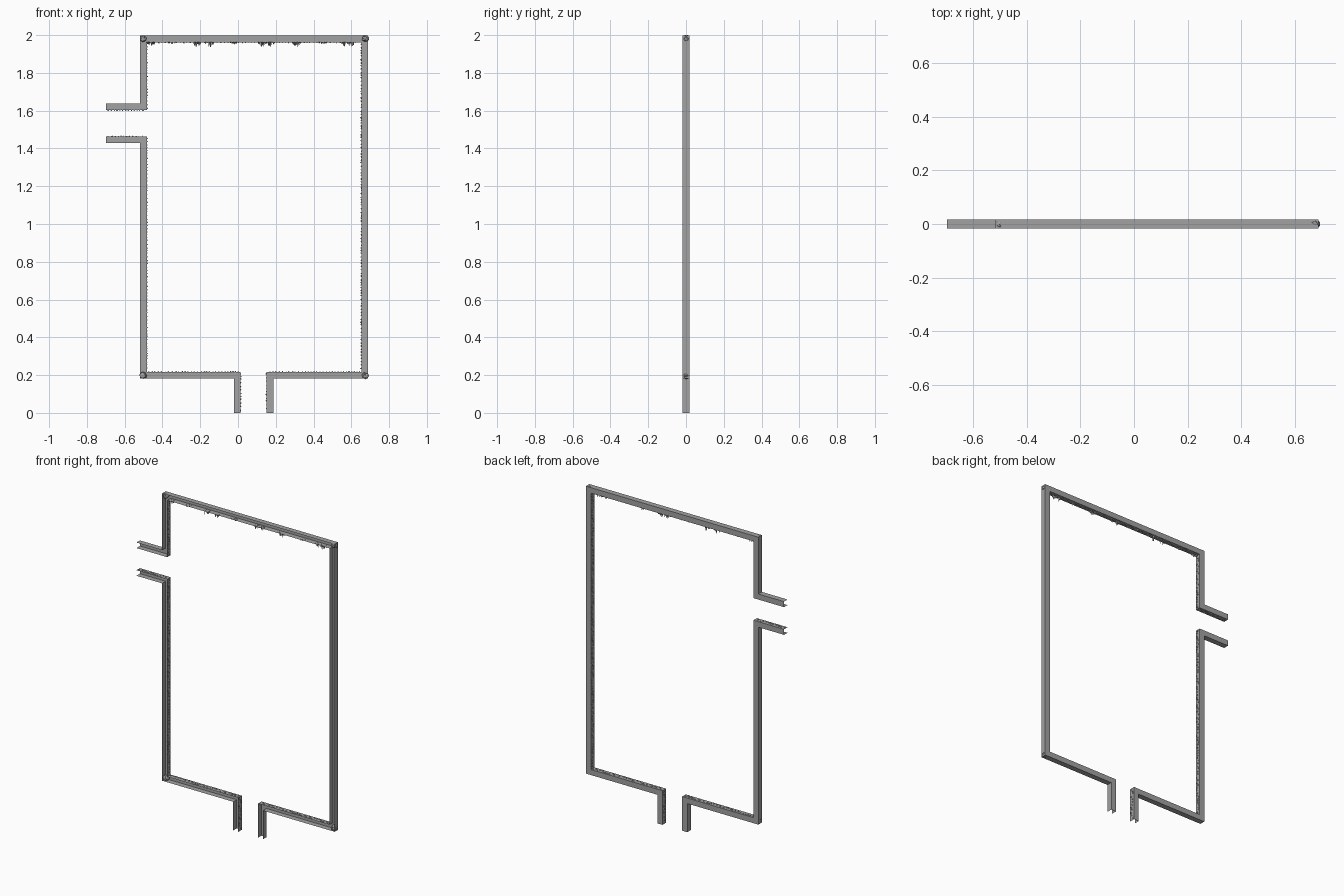
import bpy, bmesh, math, random
from mathutils import Vector, Matrix

random.seed(7)
if "Cube" in bpy.data.objects:
    bpy.data.objects.remove(bpy.data.objects["Cube"], do_unlink=True)

stone = bpy.data.materials.new("stone_grey")
stone.use_nodes = True
GREY = (0.36, 0.36, 0.36, 1)
stone.diffuse_color = GREY
stone.node_tree.nodes["Principled BSDF"].inputs["Base Color"].default_value = GREY

HALF = 0.0175   # half the depth of the wall
WIDTH = 0.035   # width of the wall seen from the front


def finish(bm, name):
    mesh = bpy.data.meshes.new(name)
    bm.to_mesh(mesh)
    bm.free()
    mesh.materials.append(stone)
    obj = bpy.data.objects.new(name, mesh)
    bpy.context.collection.objects.link(obj)
    return obj


def offset_path(path, side):
    """Mitred copy of a right-angled path, moved away from the room."""
    pts = [Vector(p) for p in path]
    normals = []
    for a, b in zip(pts, pts[1:]):
        d = (b - a).normalized()
        normals.append(Vector((-d.y, d.x)) * side * WIDTH)
    result = [pts[0] + normals[0]]
    for i in range(1, len(pts) - 1):
        result.append(pts[i] + normals[i - 1] + normals[i])
    return result + [pts[-1] + normals[-1]]


def channel(name, inner, side):
    """Wall with inner, back and outer skins, open towards the front."""
    bm = bmesh.new()
    rings = []
    for a, b in zip(inner, offset_path(inner, side)):
        corners = ((a, -HALF), (a, HALF), (b, HALF), (b, -HALF))
        rings.append([bm.verts.new((p[0], y, p[1])) for p, y in corners])
    for r, s in zip(rings, rings[1:]):
        for k in range(3):
            quad = (r[k], r[k + 1], s[k + 1], s[k])
            bm.faces.new(quad if side < 0 else quad[::-1])
    return finish(bm, name)


def spike(bm, base, direction, radius, length):
    """Small four-sided shard growing from a wall."""
    turn = direction.to_track_quat('Z', 'Y').to_matrix().to_4x4()
    spin = Matrix.Rotation(random.uniform(0, math.pi), 4, 'Z')
    place = Matrix.Translation(base + direction * length / 2) @ turn @ spin
    bmesh.ops.create_cone(bm, cap_ends=True, segments=4, radius1=radius,
                          radius2=radius * 0.2, depth=length, matrix=place)


def rough_lining(name, inner, side):
    """Row of low chips along the room side of a wall."""
    bm = bmesh.new()
    for a, b in zip(inner, inner[1:]):
        a, b = Vector((a[0], 0, a[1])), Vector((b[0], 0, b[1]))
        along = (b - a).normalized()
        into_room = Vector((along.z, 0, -along.x)) * side
        t = 0.01
        while t < (b - a).length - 0.01:
            base = a + along * t
            base.y = random.uniform(-0.010, 0.010)
            spike(bm, base, into_room, random.uniform(0.004, 0.007),
                  random.uniform(0.003, 0.006))
            t += random.uniform(0.012, 0.022)
    return finish(bm, name)


# Walls, traced along the room side
upper_path = [(-0.698, 1.603), (-0.483, 1.603), (-0.483, 1.962), (0.653, 1.962),
              (0.653, 0.216), (0.152, 0.216), (0.152, 0)]
lower_path = [(-0.698, 1.463), (-0.483, 1.463), (-0.483, 0.216), (0.014, 0.216),
              (0.014, 0)]
for label, path, side in (("upper", upper_path, 1), ("lower", lower_path, -1)):
    channel(label + "_wall", path, side)
    rough_lining(label + "_wall_lining", path, side)

# Shards hanging from the ceiling in clumps
bm = bmesh.new()
down = Vector((0, 0, -1))
for centre, depth in ((-0.46, 0.022), (-0.35, 0.01), (-0.22, 0.03), (-0.15, 0.03),
                      (-0.02, 0.01), (0.13, 0.028), (0.17, 0.024), (0.31, 0.028),
                      (0.45, 0.01), (0.57, 0.026), (0.6, 0.026)):
    for i in range(9):
        dx = random.uniform(-0.022, 0.022)
        length = depth * (1 - abs(dx) / 0.03) * random.uniform(0.7, 1)
        base = Vector((centre + dx, random.uniform(-0.011, 0.011), 1.963))
        spike(bm, base, down, random.uniform(0.003, 0.006), length + 0.003)
finish(bm, "ceiling_shards")

# Jagged boulders at the four outer corners
bm = bmesh.new()
for x in (-0.502, 0.674):
    for z in (0.197, 1.982):
        made = bmesh.ops.create_icosphere(bm, subdivisions=2, radius=0.018,
                                          matrix=Matrix.Translation((x, 0, z)))
        for v in made["verts"]:
            middle = Vector((x, 0, z))
            v.co = middle + (v.co - middle) * random.uniform(0.8, 1.2)
            v.co.y = max(-HALF, min(HALF, v.co.y))
            v.co.z = min(2.0, v.co.z)
finish(bm, "corner_boulders")
